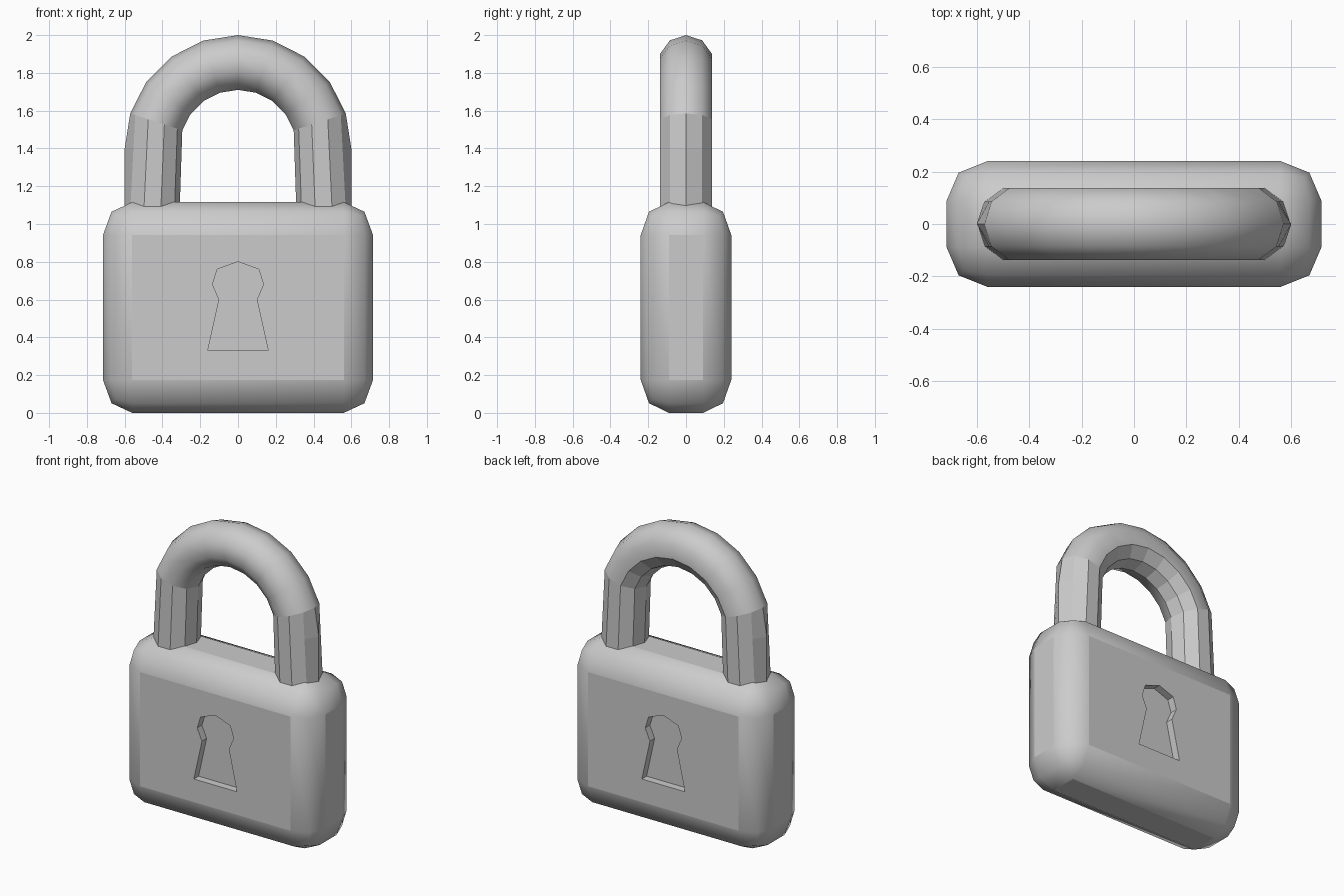
import bpy, bmesh
from math import sin, cos, pi, radians
from mathutils import Vector

if "Cube" in bpy.data.objects:
    bpy.data.objects.remove(bpy.data.objects["Cube"], do_unlink=True)

metal = bpy.data.materials.new("grey metal")
metal.use_nodes = True
GREY = (0.6, 0.6, 0.6, 1)
metal.diffuse_color = GREY
metal.node_tree.nodes["Principled BSDF"].inputs["Base Color"].default_value = GREY


def make_object(name, bm):
    bmesh.ops.recalc_face_normals(bm, faces=bm.faces)
    mesh = bpy.data.meshes.new(name)
    bm.to_mesh(mesh)
    bm.free()
    mesh.materials.append(metal)
    obj = bpy.data.objects.new(name, mesh)
    bpy.context.collection.objects.link(obj)
    return obj


# Lock body: rounded box, flat panels with smooth bevels
core = Vector((0.56, 0.09, 0.383))
rounding = Vector((0.155, 0.15, 0.175))
bm = bmesh.new()
bmesh.ops.create_cube(bm, size=4)
bmesh.ops.bevel(bm, geom=bm.edges[:], offset=1, segments=2, profile=0.5,
                affect='EDGES')
for v in bm.verts:
    for i in range(3):
        side = 1 if v.co[i] > 0 else -1
        v.co[i] = side * (core[i] + (abs(v.co[i]) - 1) * rounding[i])
    v.co.z += core.z + rounding.z
bm.normal_update()
for f in bm.faces:
    f.smooth = max(abs(c) for c in f.normal) < 0.99
body = make_object("lock_body", bm)

# Keyhole recess on the front and the back
half = [(0.16, 0.33), (0.10, 0.60), (0.135, 0.68), (0.11, 0.76)]
outline = half + [(0.0, 0.80)] + [(-x, z) for x, z in reversed(half)]
depth = 0.05
bm = bmesh.new()
for side in (-1, 1):
    floor = [bm.verts.new((x, side * (0.24 - depth), z)) for x, z in outline]
    face = bm.faces.new(floor)
    new = bmesh.ops.extrude_face_region(bm, geom=[face])["geom"]
    for v in new:
        if isinstance(v, bmesh.types.BMVert):
            v.co.y = side * 0.3
    if not face.is_valid or len(face.edges[0].link_faces) < 2:
        bm.faces.new(floor)
cutter = make_object("keyhole_cutter", bm)
cutter.hide_render = True
cut = body.modifiers.new("keyhole", 'BOOLEAN')
cut.operation = 'DIFFERENCE'
cut.solver = 'EXACT'
cut.object = cutter
graph = bpy.context.evaluated_depsgraph_get()
cut_mesh = bpy.data.meshes.new_from_object(body.evaluated_get(graph))
body.modifiers.clear()
body.data = cut_mesh
bpy.data.objects.remove(cutter, do_unlink=True)

# Shackle: ten-sided bar swept over a half circle with straight legs
SIDES, STEPS = 10, 10
RADIUS, BAR, SPRING, FOOT = 0.455, 0.145, 1.4, 1.04


def arch_point(step, j):
    a, t = pi * step / STEPS, 2 * pi * j / SIDES
    r = RADIUS + BAR * cos(t)
    return Vector((r * cos(a), BAR * sin(t), SPRING + r * sin(a)))


def ring(step):
    points = []
    for j in range(SIDES):
        p = arch_point(step, j)
        if step in (0, STEPS) and j:
            # Leg facets run straight up to the first arch ring
            foot = Vector((p.x, p.y, FOOT))
            top = arch_point(1 if step == 0 else STEPS - 1, j)
            p = foot.lerp(top, (SPRING - FOOT) / (top.z - FOOT))
        points.append(p)
    return points


def foot_ring(step):
    return [Vector((p.x, p.y, FOOT)) for p in
            (arch_point(step, j) for j in range(SIDES))]


bm = bmesh.new()
rings = [foot_ring(0)] + [ring(s) for s in range(STEPS + 1)] + [foot_ring(STEPS)]
rows = [[bm.verts.new(p) for p in r] for r in rings]
for i in range(len(rows) - 1):
    for j in range(SIDES):
        k = (j + 1) % SIDES
        f = bm.faces.new((rows[i][j], rows[i][k], rows[i + 1][k], rows[i + 1][j]))
        leg = i < 2 or i > len(rows) - 4
        f.smooth = not leg and j not in (3, 4)
bm.faces.new(rows[0])
bm.faces.new(rows[-1])
make_object("shackle", bm)
